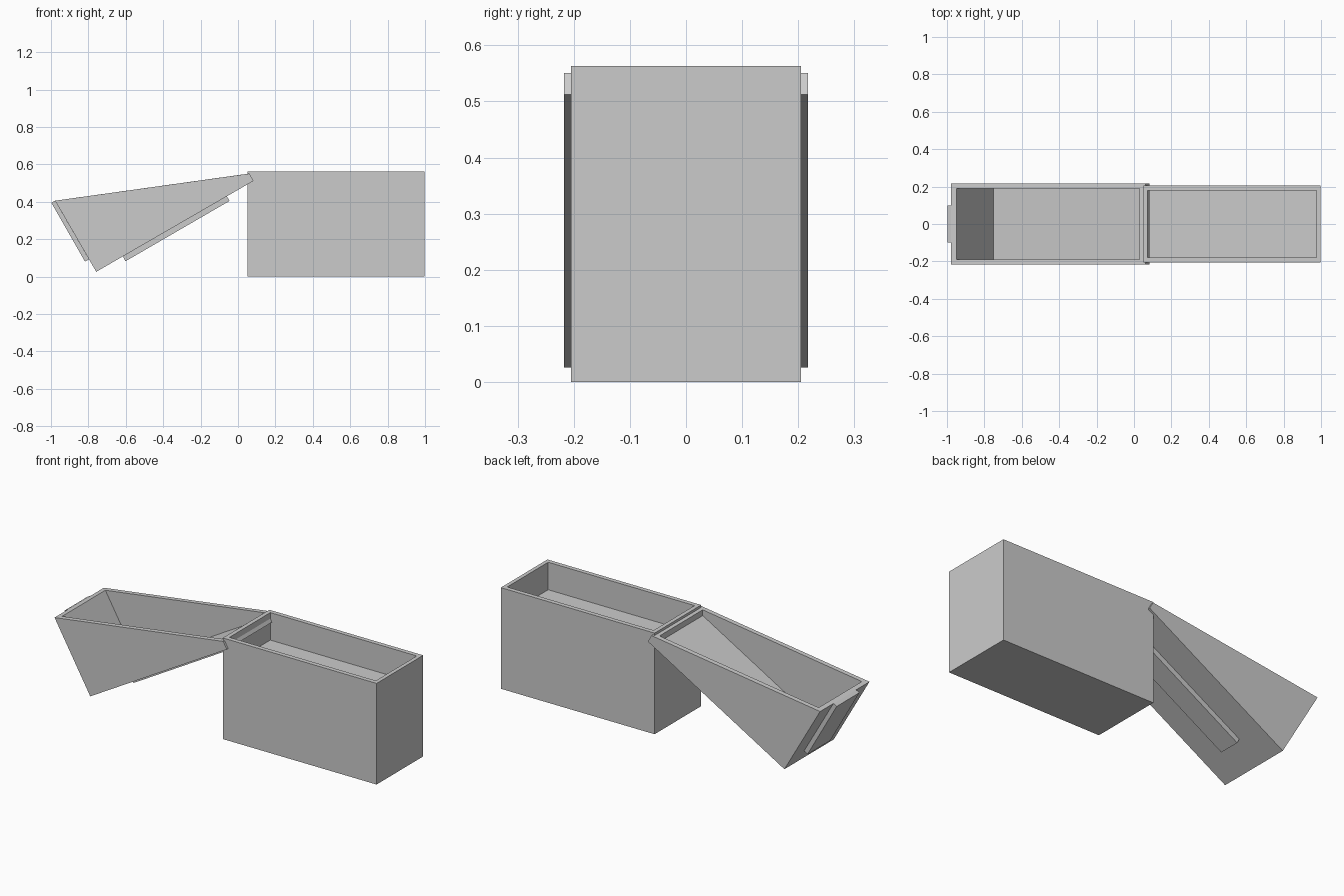
import bpy, bmesh

cube = bpy.data.objects.get("Cube")
if cube:
    bpy.data.objects.remove(cube, do_unlink=True)

grey = bpy.data.materials.new("light grey")
grey.use_nodes = True
grey.diffuse_color = (0.6, 0.6, 0.6, 1)
grey.node_tree.nodes["Principled BSDF"].inputs["Base Color"].default_value = grey.diffuse_color


def finish(name, bm):
    bmesh.ops.recalc_face_normals(bm, faces=bm.faces)
    mesh = bpy.data.meshes.new(name)
    bm.to_mesh(mesh)
    bm.free()
    mesh.materials.append(grey)
    obj = bpy.data.objects.new(name, mesh)
    bpy.context.collection.objects.link(obj)
    return obj


def rings(bm, profile, half):
    """Front and back copies of an x-z profile."""
    return [[bm.verts.new((x, y, z)) for x, z in profile] for y in (-half, half)]


def sides(bm, a, b, edges):
    for i in edges:
        j = (i + 1) % len(a)
        bm.faces.new((a[i], a[j], b[j], b[i]))


def prism(name, profile, half):
    bm = bmesh.new()
    a, b = rings(bm, profile, half)
    bm.faces.new(a)
    bm.faces.new(b)
    sides(bm, a, b, range(len(a)))
    return finish(name, bm)


def tray(name, outer, outer_half, inner, inner_half):
    """Open container; both profiles start with the top edge."""
    bm = bmesh.new()
    tops = []
    for profile, half in ((outer, outer_half), (inner, inner_half)):
        a, b = rings(bm, profile, half)
        bm.faces.new(a)
        bm.faces.new(b)
        sides(bm, a, b, (1, 2, 3))
        tops.append((a[0], a[1], b[1], b[0]))
    # flat rim between the outer and inner openings
    sides(bm, tops[0], tops[1], range(4))
    return finish(name, bm)


# Upright box with a shallow open recess
tray("box",
     [(0.05, 0.563), (0.997, 0.563), (0.997, 0), (0.05, 0)], 0.205,
     [(0.073, 0.563), (0.975, 0.563), (0.975, 0.41), (0.073, 0.41)], 0.18)

# Tilted wedge-shaped bin joined at the rim of the box
tray("wedge_bin",
     [(-0.978, 0.406), (0.061, 0.551), (0.083, 0.512), (-0.758, 0.026)], 0.217,
     [(-0.95, 0.41), (0.03, 0.547), (0.03, 0.515), (-0.75, 0.065)], 0.19)

# Raised panel on the end of the bin
prism("end_panel",
      [(-0.978, 0.406), (-0.998, 0.395), (-0.818, 0.08), (-0.797, 0.093)], 0.1)

# Narrow runner under the bin
prism("under_runner",
      [(-0.615, 0.109), (-0.602, 0.082), (-0.045, 0.405), (-0.06, 0.43)], 0.06)
